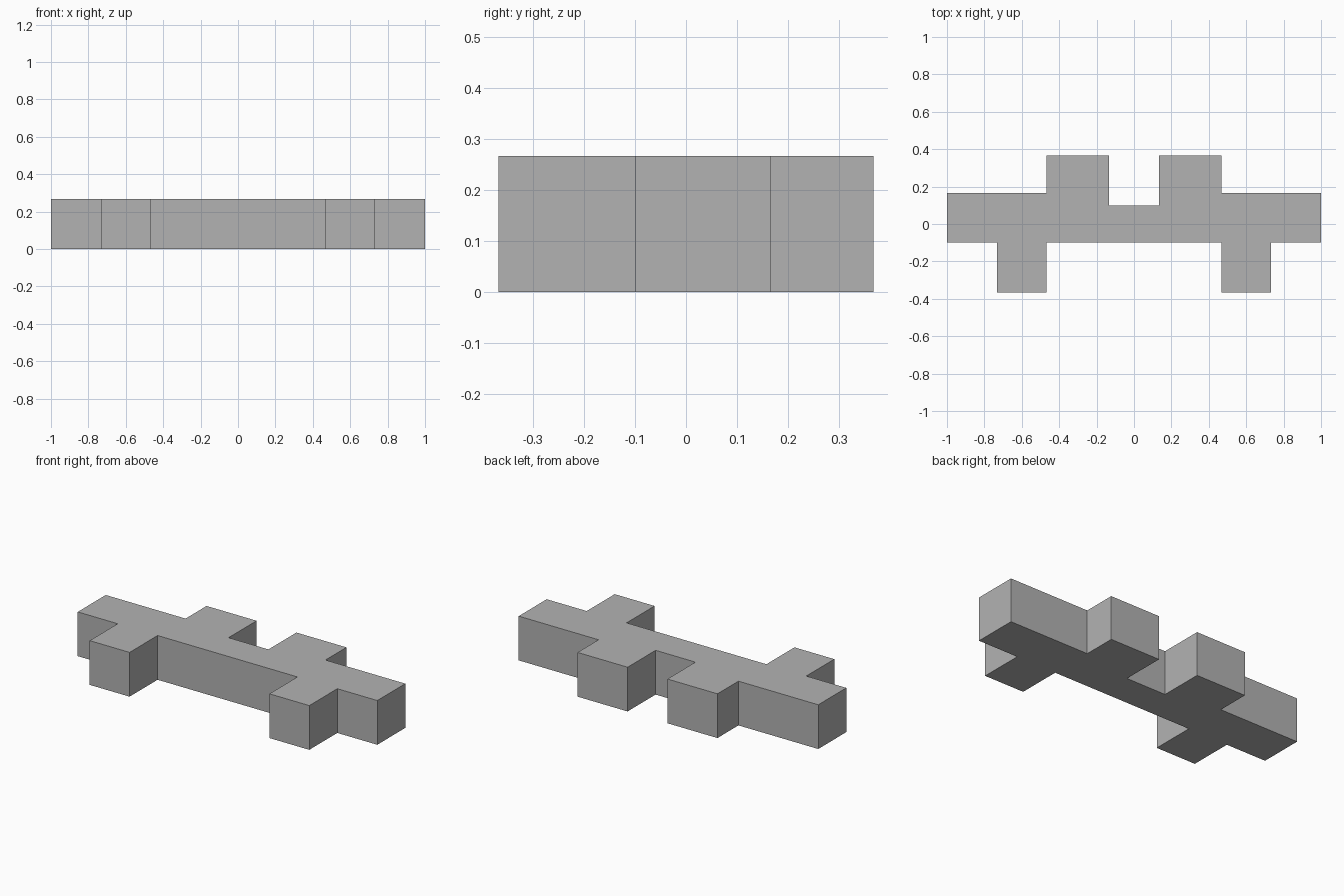
import bpy
import bmesh

cube = bpy.data.objects.get("Cube")
if cube:
    bpy.data.objects.remove(cube, do_unlink=True)

HEIGHT = 0.267

# Plain grey material
grey = bpy.data.materials.new("plain_grey")
grey.use_nodes = True
colour = (0.45, 0.45, 0.45, 1)
grey.diffuse_color = colour
grey.node_tree.nodes["Principled BSDF"].inputs["Base Color"].default_value = colour

# Left half of the outline, from front centre round to back centre
half = [(0.467, -0.1), (0.467, -0.367), (0.733, -0.367), (0.733, -0.1),
        (1, -0.1), (1, 0.167), (0.467, 0.167), (0.467, 0.367),
        (0.133, 0.367), (0.133, 0.1)]
outline = half + [(-x, y) for x, y in reversed(half)]

# Notched bar: the mirrored outline extruded straight up
bm = bmesh.new()
base = bm.faces.new([bm.verts.new((x, y, 0)) for x, y in outline])
result = bmesh.ops.extrude_face_region(bm, geom=[base], use_keep_orig=True)
top_verts = [v for v in result["geom"] if isinstance(v, bmesh.types.BMVert)]
bmesh.ops.translate(bm, verts=top_verts, vec=(0, 0, HEIGHT))
bmesh.ops.recalc_face_normals(bm, faces=bm.faces)

mesh = bpy.data.meshes.new("notched_bar")
bm.to_mesh(mesh)
bm.free()
mesh.materials.append(grey)
bar = bpy.data.objects.new("notched_bar", mesh)
bpy.context.collection.objects.link(bar)
